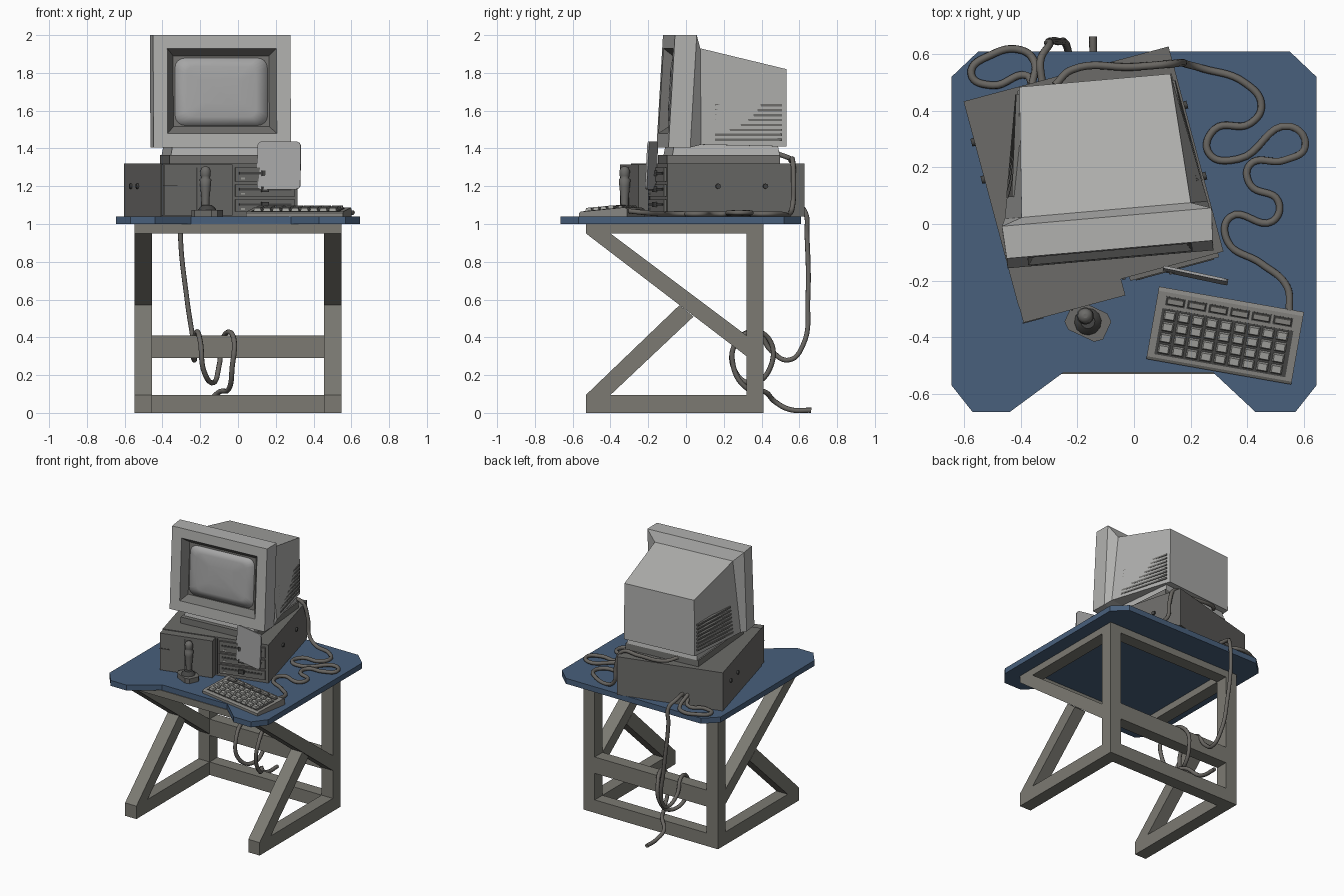
import bpy, bmesh, math
from mathutils import Matrix, Vector

if "Cube" in bpy.data.objects:
    bpy.data.objects.remove(bpy.data.objects["Cube"])

def mat(name, r, g, b):
    m = bpy.data.materials.new(name)
    m.diffuse_color = (r, g, b, 1)
    m.use_nodes = True
    m.node_tree.nodes["Principled BSDF"].inputs["Base Color"].default_value = m.diffuse_color
    return m

BLUE = mat("desk blue", 0.065, 0.115, 0.2)
FRAME = mat("frame grey", 0.2, 0.195, 0.17)
CASE = mat("case grey", 0.15, 0.148, 0.14)
SHELL = mat("monitor light grey", 0.44, 0.44, 0.43)
GLASS = mat("screen grey", 0.38, 0.38, 0.38)
DARK = mat("dark grey", 0.06, 0.06, 0.058)
RECESS = mat("recess grey", 0.17, 0.168, 0.16)
KEYB = mat("keyboard grey", 0.24, 0.235, 0.22)
KEY = mat("key grey", 0.36, 0.36, 0.34)
CABLE = mat("cable grey", 0.14, 0.132, 0.12)
I = Matrix.Identity(4)

def place(x, y, z, deg):
    return Matrix.Translation((x, y, z)) @ Matrix.Rotation(math.radians(deg), 4, 'Z')

def mesh(name, verts, faces, m, M=I):
    me = bpy.data.meshes.new(name)
    me.from_pydata([M @ Vector(v) for v in verts], [], faces)
    bm = bmesh.new()
    bm.from_mesh(me)
    bmesh.ops.recalc_face_normals(bm, faces=bm.faces[:])
    bm.to_mesh(me)
    bm.free()
    me.materials.append(m)
    ob = bpy.data.objects.new(name, me)
    bpy.context.collection.objects.link(ob)
    return ob

def prism(name, pts, axis, a, b, m, M=I):
    put = {'x': lambda p, q, t: (t, p, q), 'y': lambda p, q, t: (p, t, q), 'z': lambda p, q, t: (p, q, t)}[axis]
    n = len(pts)
    verts = [put(p, q, t) for t in (a, b) for p, q in pts]
    faces = [tuple(range(n)), tuple(range(n, 2 * n))]
    faces += [(i, (i + 1) % n, n + (i + 1) % n, n + i) for i in range(n)]
    return mesh(name, verts, faces, m, M)

def boxes(name, items, m, M=I, taper=0):
    verts, faces = [], []
    for x0, x1, y0, y1, z0, z1 in items:
        k = len(verts)
        for z, t in ((z0, 0), (z1, taper)):
            verts += [(x0 + t, y0 + t, z), (x1 - t, y0 + t, z), (x1 - t, y1 - t, z), (x0 + t, y1 - t, z)]
        faces += [tuple(k + i for i in f) for f in
                  ((0, 1, 2, 3), (4, 5, 6, 7), (0, 1, 5, 4), (1, 2, 6, 5), (2, 3, 7, 6), (3, 0, 4, 7))]
    return mesh(name, verts, faces, m, M)

def rounded(hw, hh, r, cz=0, n=5):
    pts = []
    for k, (sx, sz) in enumerate(((1, 1), (-1, 1), (-1, -1), (1, -1))):
        for i in range(n):
            a = math.pi / 2 * (k + i / (n - 1))
            pts.append((sx * (hw - r) + r * math.cos(a), cz + sz * (hh - r) + r * math.sin(a)))
    return pts

def lathe(name, prof, m, M=I, n=12):
    verts = [(r * math.cos(2 * math.pi * i / n), r * math.sin(2 * math.pi * i / n), z) for r, z in prof for i in range(n)]
    faces = [(k * n + i, k * n + (i + 1) % n, (k + 1) * n + (i + 1) % n, (k + 1) * n + i)
             for k in range(len(prof) - 1) for i in range(n)]
    faces += [tuple(range(n)), tuple(range(len(verts) - n, len(verts)))]
    ob = mesh(name, verts, faces, m, M)
    for f in ob.data.polygons:
        f.use_smooth = len(f.vertices) == 4
    return ob

def cable(name, pts, r=0.0135):
    cu = bpy.data.curves.new(name + "_path", 'CURVE')
    cu.dimensions, cu.bevel_depth, cu.bevel_resolution = '3D', r, 2
    cu.resolution_u, cu.use_fill_caps = 8, True
    s = cu.splines.new('BEZIER')
    s.bezier_points.add(len(pts) - 1)
    for bp, p in zip(s.bezier_points, pts):
        bp.co, bp.handle_left_type, bp.handle_right_type = p, 'AUTO', 'AUTO'
    tmp = bpy.data.objects.new(name + "_path", cu)
    bpy.context.collection.objects.link(tmp)
    bpy.context.view_layer.update()
    me = bpy.data.meshes.new_from_object(tmp.evaluated_get(bpy.context.evaluated_depsgraph_get()))
    bpy.data.objects.remove(tmp)
    me.materials.clear()
    me.materials.append(CABLE)
    bpy.context.collection.objects.link(bpy.data.objects.new(name, me))

# desk top with cut corners and a knee notch
prism("desk_top", [(-.645, .52), (-.55, .61), (.55, .61), (.645, .52), (.645, -.57), (.57, -.665), (.43, -.665),
                   (.28, -.525), (-.25, -.525), (-.44, -.665), (-.57, -.665), (-.645, -.57)], 'z', 1.0, 1.04, BLUE)

# side frames
side = {"back_post": [(.32, .095), (.41, .095), (.41, .95), (.32, .95)],
        "top_rail": [(-.53, .95), (.41, .95), (.41, 1), (-.53, 1)],
        "bottom_rail": [(-.53, 0), (.41, 0), (.41, .095), (-.53, .095)],
        "upper_brace": [(-.53, .95), (-.4, .95), (.32, .41), (.32, .3)],
        "lower_brace": [(-.53, .095), (-.4, .095), (.04, .51), (-.035, .57)]}
for s, word in ((-1, "left_"), (1, "right_")):
    for part, prof in side.items():
        prism(word + part, prof, 'x', s * .455, s * .547, FRAME)
# cross rails
for part, y0, y1, z0, z1 in (("back_low_rail", .32, .41, 0, .095), ("back_mid_rail", .32, .41, .29, .41),
                             ("back_top_rail", .32, .41, .95, 1), ("front_top_rail", -.53, -.44, .95, 1)):
    boxes(part, [(-.455, .455, y0, y1, z0, z1)], FRAME)

# computer case, turned on the desk
C = place(-.143, .168, 0, 15)
boxes("computer_case", [(-.375, .375, -.375, .375, 1.04, 1.32)], CASE, C)
boxes("case_front_panel", [(-.373, 0, -.435, -.375, 1.045, 1.315)], CASE, C)
boxes("case_panel_seams", [(-.2, -.192, -.438, -.434, 1.06, 1.3), (-.376, -.3, -.438, -.434, 1.2, 1.206),
                           (.004, .016, -.38, -.374, 1.05, 1.31)], DARK, C)
bays = ((1.065, 1.13), (1.145, 1.21), (1.225, 1.3))
boxes("drive_bays", [(.03, .355, -.39, -.374, a, b) for a, b in bays], CASE, C)
boxes("drive_slots", [(.05, .335, -.394, -.389, (a + b) / 2, (a + b) / 2 + .012) for a, b in bays], DARK, C)
boxes("drive_levers", [(.17, .21, -.405, -.389, (a + b) / 2 - .008, (a + b) / 2 + .02) for a, b in bays], DARK, C)
boxes("drive_lights", [(.06, .08, -.395, -.389, a + .01, a + .02) for a, b in bays], KEY, C)
for i, (s, y, z) in enumerate(((1, -.1, 1.2), (1, .16, 1.2), (-1, .09, 1.2), (-1, .227, 1.2))):
    lathe("case_screw_%d" % (i + 1), [(.014, 0), (.014, .012)], DARK,
          C @ Matrix.Translation((s * .374, y, z)) @ Matrix.Rotation(s * math.pi / 2, 4, 'Y'), 8)

# monitor: rings lofted from the screen recess outwards and back
MON = place(-.083, -.125, 0, 5)
lean = lambda z: .035 * (z - 1.4) / .6
rings = [(.05, .255, .255, 1.515, 1.89, 1), (0, .29, .29, 1.48, 1.93, 1), (0, .365, .365, 1.405, 2, 1),
         (.115, .372, .372, 1.405, 2, 1), (.175, .36, .3, 1.42, 1.93, 0), (.635, .272, .268, 1.41, 1.82, 0)]
verts = []
for y, wb, wt, z0, z1, k in rings:
    verts += [(x, y + k * lean(z), z) for x, z in ((-wb, z0), (wb, z0), (wt, z1), (-wt, z1))]
faces = [(0, 1, 2, 3), (20, 21, 22, 23)]
faces += [(r * 4 + i, r * 4 + (i + 1) % 4, r * 4 + 4 + (i + 1) % 4, r * 4 + 4 + i) for r in range(5) for i in range(4)]
mon = mesh("monitor_shell", verts, faces, SHELL, MON)
mon.data.materials.append(RECESS)
for f in mon.data.polygons:
    if max(f.vertices) < 8:
        f.material_index = 1
# screen glass, gently domed
tilt = MON @ Matrix.Translation((0, .05 + lean(1.7), 1.7)) @ Matrix.Rotation(-math.atan(.035 / .6), 4, 'X')
gv, n = [], 20
for k, y in ((1, .004), (1, -.006), (.75, -.016), (.4, -.022)):
    gv += [(p * k, y, q * k) for p, q in rounded(.245, .178, .05)]
gf = [tuple(range(3 * n, 4 * n))] + [(r * n + i, r * n + (i + 1) % n, r * n + n + (i + 1) % n, r * n + n + i)
                                     for r in range(3) for i in range(n)]
glass = mesh("screen_glass", gv, gf, GLASS, tilt)
for f in glass.data.polygons:
    f.use_smooth = True
# vent slats on both sides of the monitor
def half_width(y, z):
    t, h = (y - .175) / .46, (z - 1.42) / .46
    return (.36 + (.272 - .36) * t) * (1 - h) + (.3 + (.268 - .3) * t) * h
for s, word in ((-1, "left"), (1, "right")):
    for i in range(8):
        z = 1.44 + i * .026
        a, b = half_width(.25, z), half_width(.61, z)
        prism("%s_vent_%d" % (word, i + 1), [(s * (a - .02), .25), (s * (a + .005), .25), (s * (b + .008), .61),
                                             (s * (b - .02), .61)], 'z', z, z + .012, RECESS, MON)
# monitor foot
boxes("monitor_foot", [(-.28, .28, .0, .6, 1.32, 1.365)], RECESS, MON)
boxes("monitor_neck", [(-.27, .27, .03, .6, 1.365, 1.42)], SHELL, MON, .01)

# flat card leaning on the drives
prism("card", rounded(.117, .127, .025), 'y', -.005, .005, GLASS,
      place(.217, -.182, 1.31, -12) @ Matrix.Rotation(math.radians(-3), 4, 'X'))

# keyboard
K = place(.322, -.394, 1.04, -10)
prism("keyboard_body", [(-.13, 0), (.13, 0), (.13, .04), (.115, .048), (-.12, .025), (-.13, .018)],
      'x', -.26, .26, KEYB, K)
T = K @ Matrix.Translation((0, -.12, .025)) @ Matrix.Rotation(math.atan(.023 / .235), 4, 'X')
boxes("key_well", [(-.235, .235, .012, .178, -.005, .002)], DARK, T)
boxes("keys", [(-.226 + c * .0505, -.226 + c * .0505 + .042, .018 + r * .04, .018 + r * .04 + .034, 0, .018)
               for c in range(9) for r in range(4)], KEY, T, .005)
boxes("function_key_wells", [(-.228 + c * .077, -.228 + c * .077 + .07, .19, .222, -.005, .002) for c in range(6)], DARK, T)
boxes("function_keys", [(-.224 + c * .077, -.224 + c * .077 + .062, .194, .218, 0, .012) for c in range(6)], KEYB, T, .003)

# joystick
J = place(-.163, -.345, 1.04, -25)
prism("joystick_base", [(-.075, -.035), (-.05, -.055), (.05, -.055), (.075, -.035), (.075, .035), (.05, .055),
                        (-.05, .055), (-.075, .035)], 'z', 0, .035, CASE, J)
lathe("joystick_collar", [(.048, .035), (.042, .045), (.025, .06)], DARK, J)
lathe("joystick_stick", [(.02, .05), (.021, .09), (.028, .16), (.031, .195), (.022, .205), (.026, .215),
                         (.028, .24), (.02, .26), (.008, .264)], CASE, place(-.172, -.325, 1.04, 0))

# cables
cable("keyboard_cable", [(-.28, .49, 1.37), (-.22, .545, 1.35), (0, .555, 1.335), (.12, .565, 1.335), (.17, .57, 1.22),
      (.185, .565, 1.1), (.24, .55, 1.055), (.39, .5, 1.053), (.45, .42, 1.053), (.41, .355, 1.053), (.285, .335, 1.053),
      (.265, .25, 1.053), (.37, .23, 1.053), (.55, .345, 1.06), (.605, .275, 1.06), (.53, .225, 1.06), (.41, .21, 1.053),
      (.41, .14, 1.053), (.51, .08, 1.053), (.49, .01, 1.053), (.34, .025, 1.053), (.33, -.06, 1.053),
      (.45, -.14, 1.053), (.54, -.22, 1.06), (.55, -.31, 1.07)])
cable("looped_cable", [(-.36, .49, 1.09), (-.38, .525, 1.06), (-.5, .49, 1.053), (-.575, .53, 1.053), (-.5, .6, 1.053),
      (-.4, .615, 1.053), (-.355, .58, 1.06), (-.36, .49, 1.12)])
cable("power_cable", [(-.325, .5, 1.12), (-.33, .58, 1.11), (-.3, .632, 1.06), (-.305, .64, .95), (-.27, .645, .6),
      (-.235, .62, .36), (-.23, .545, .28), (-.24, .45, .33), (-.22, .37, .428), (-.2, .27, .38), (-.18, .26, .22),
      (-.13, .36, .16), (-.1, .45, .25), (-.08, .44, .39), (-.05, .37, .428), (-.02, .27, .38), (-.03, .25, .25),
      (-.05, .33, .125), (-.1, .42, .11), (-.15, .47, .06), (-.145, .55, .018), (-.145, .663, .014)])
